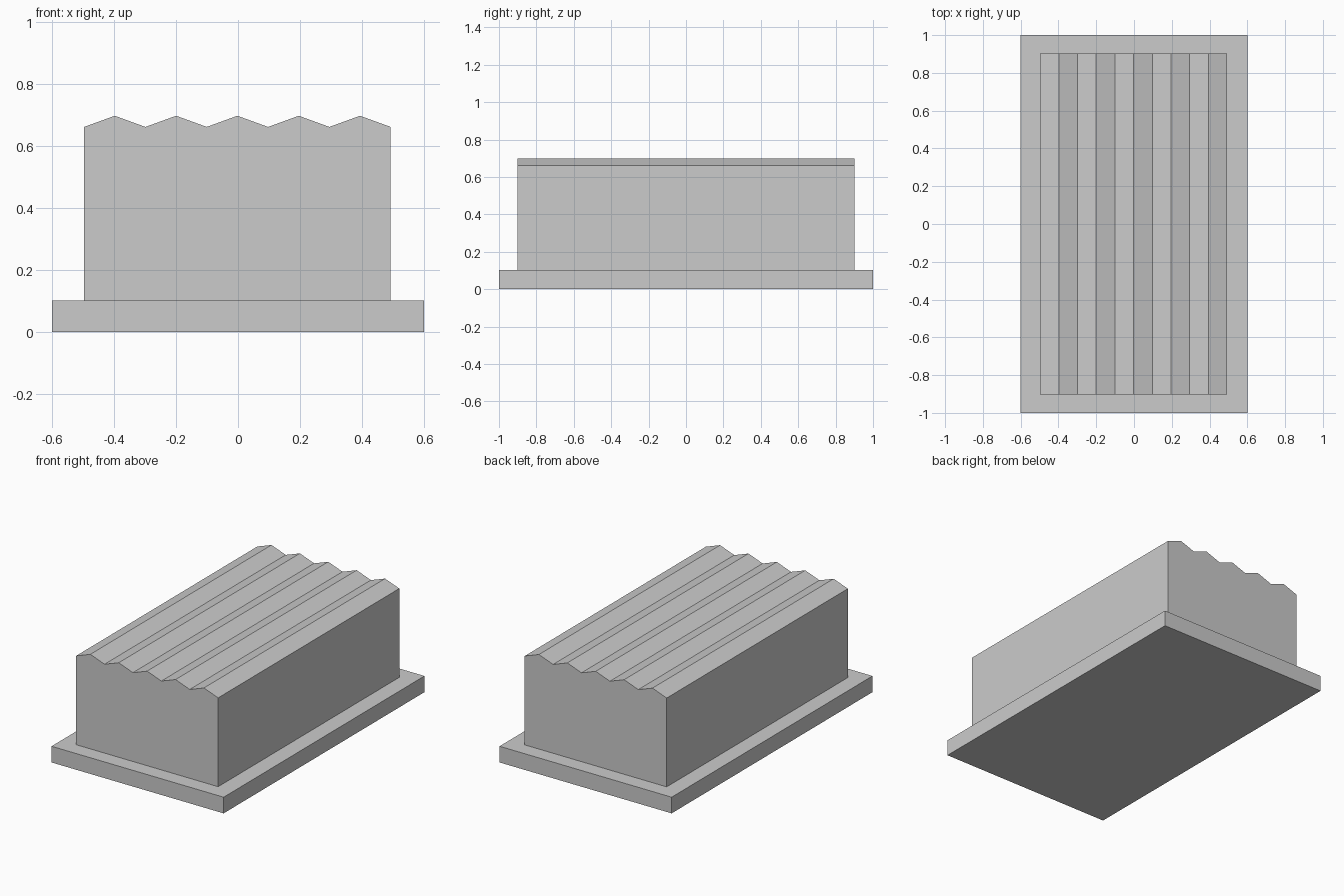
import bpy, bmesh

if "Cube" in bpy.data.objects:
    bpy.data.objects.remove(bpy.data.objects["Cube"])


def extrude_profile(name, profile, half_depth):
    """Extrude an (x, z) outline along y into a solid."""
    bm = bmesh.new()
    face = bm.faces.new([bm.verts.new((x, -half_depth, z)) for x, z in profile])
    result = bmesh.ops.extrude_face_region(bm, geom=[face])
    verts = [v for v in result["geom"] if isinstance(v, bmesh.types.BMVert)]
    bmesh.ops.translate(bm, verts=verts, vec=(0, 2 * half_depth, 0))
    bmesh.ops.recalc_face_normals(bm, faces=bm.faces)
    mesh = bpy.data.meshes.new(name)
    bm.to_mesh(mesh)
    bm.free()
    obj = bpy.data.objects.new(name, mesh)
    bpy.context.collection.objects.link(obj)
    return obj


# Flat base slab
BASE_TOP = 0.102
extrude_profile("base_slab", [(-0.6, 0), (0.6, 0), (0.6, BASE_TOP), (-0.6, BASE_TOP)], 1.0)

# Block with five ridges along its top
RIDGES = 5
LEFT, RIGHT = -0.497, 0.493
VALLEY, PEAK = 0.662, 0.698
step = (RIGHT - LEFT) / (2 * RIDGES)
zigzag = [(RIGHT - i * step, PEAK if i % 2 else VALLEY) for i in range(2 * RIDGES + 1)]
extrude_profile("ridged_block", [(LEFT, BASE_TOP), (RIGHT, BASE_TOP)] + zigzag, 0.902)
